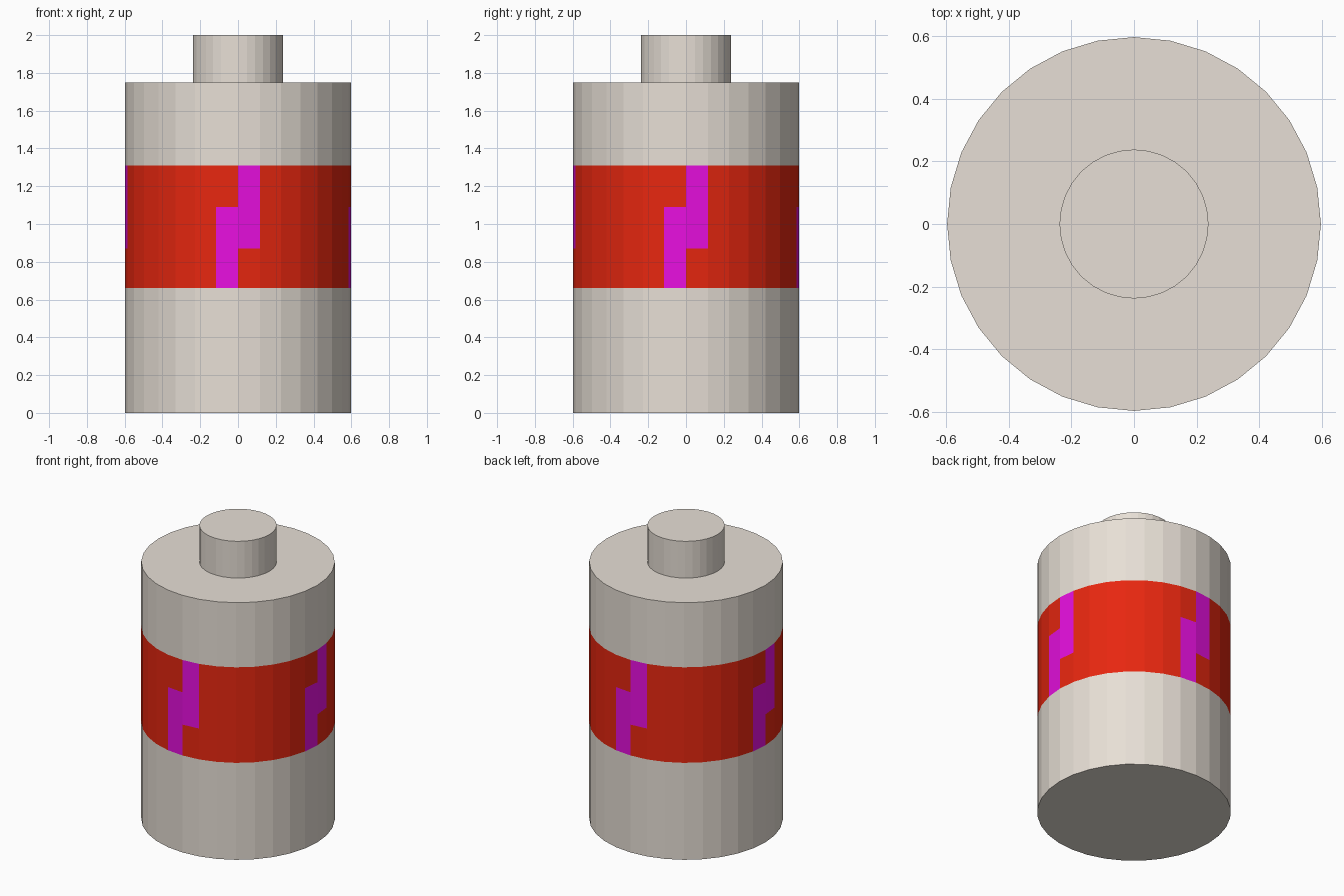
import bpy, bmesh
from math import cos, sin, tau

SIDES = 32
BODY_RADIUS, CAP_RADIUS = 0.597, 0.238
LEVELS = [0, 0.66, 0.87, 1.09, 1.31, 1.75]
TOP = 2.0

cube = bpy.data.objects.get("Cube")
if cube:
    bpy.data.objects.remove(cube, do_unlink=True)


def make_material(name, rgb):
    mat = bpy.data.materials.new(name)
    mat.use_nodes = True
    mat.diffuse_color = (*rgb, 1)
    mat.node_tree.nodes["Principled BSDF"].inputs["Base Color"].default_value = (*rgb, 1)
    return mat


casing = make_material("warm grey casing", (0.8, 0.74, 0.67))
red = make_material("red band", (0.8, 0.02, 0.005))
magenta = make_material("magenta bolt", (0.8, 0.005, 0.74))


def make_cylinder(name, radius, levels, materials, rule=lambda row, side: 0):
    """Faceted cylinder cut at each level; rule picks the material per panel."""
    bm = bmesh.new()
    rings = [[bm.verts.new((radius * cos(tau * i / SIDES), radius * sin(tau * i / SIDES), z))
              for i in range(SIDES)] for z in levels]
    for row, (low, high) in enumerate(zip(rings, rings[1:])):
        for i in range(SIDES):
            j = (i + 1) % SIDES
            face = bm.faces.new((low[i], low[j], high[j], high[i]))
            face.material_index = rule(row, i)
    bm.faces.new(rings[0][::-1])
    bm.faces.new(rings[-1])
    mesh = bpy.data.meshes.new(name)
    bm.to_mesh(mesh)
    bm.free()
    for mat in materials:
        mesh.materials.append(mat)
    obj = bpy.data.objects.new(name, mesh)
    bpy.context.collection.objects.link(obj)
    return obj


def band_rule(row, side):
    """Red middle band with a stepped bolt on each of the four sides."""
    if row not in (1, 2, 3):
        return 0
    step = side % (SIDES // 4)
    upper = step == 0 and row >= 2
    lower = step == SIDES // 4 - 1 and row <= 2
    return 2 if upper or lower else 1


# Main casing with painted band, and the terminal on top
make_cylinder("battery_body", BODY_RADIUS, LEVELS, [casing, red, magenta], band_rule)
make_cylinder("battery_terminal", CAP_RADIUS, [LEVELS[-1], TOP], [casing])
